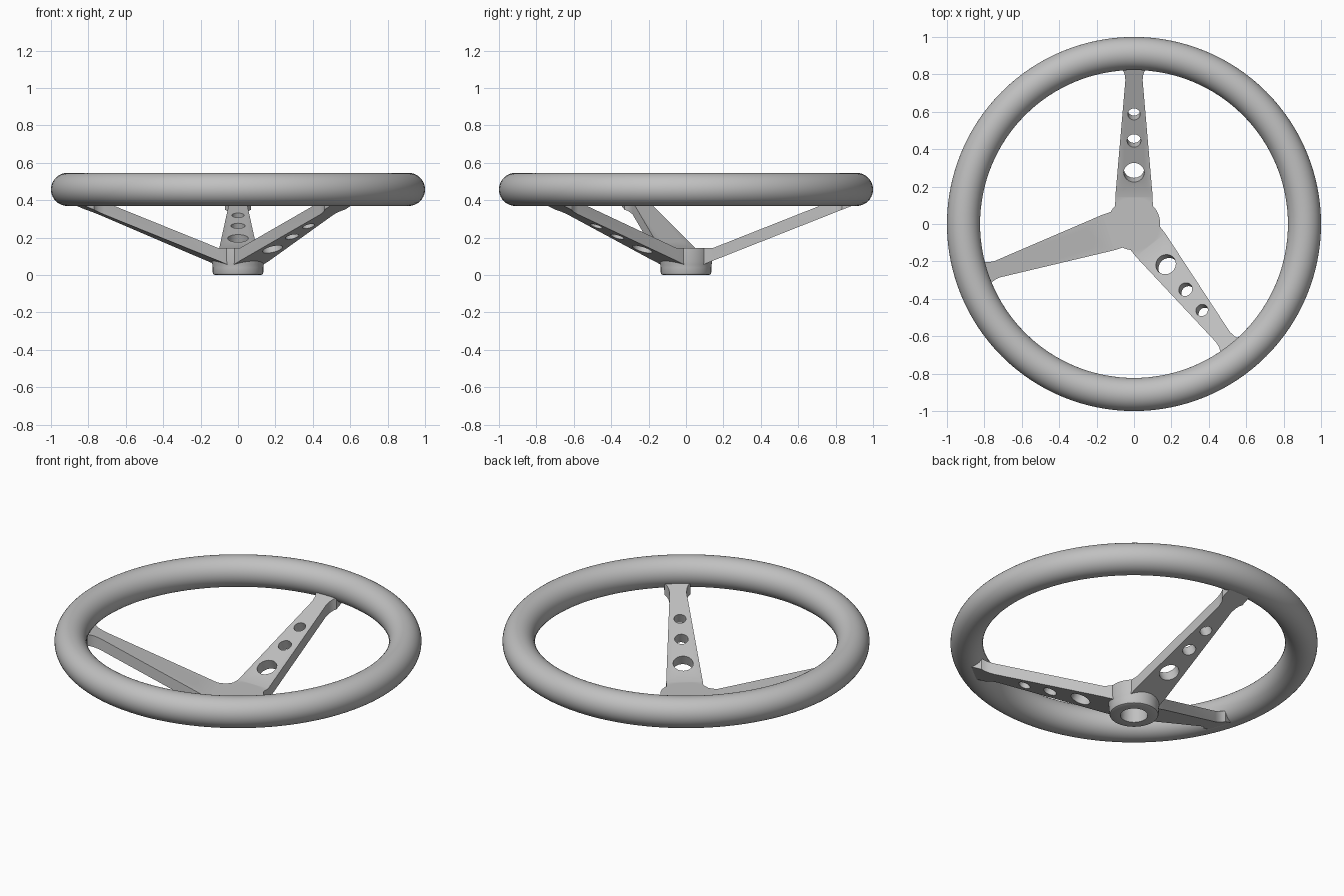
import bpy, bmesh, math
from mathutils import Matrix, Vector

if "Cube" in bpy.data.objects:
    bpy.data.objects.remove(bpy.data.objects["Cube"], do_unlink=True)

SLOPE = 0.395
HUB_TOP = 0.145
SPOKE_ANGLES = (90, 198.3, 308.2)

# Single grey finish
grey = bpy.data.materials.new("satin_grey")
grey.use_nodes = True
colour = (0.53, 0.53, 0.53, 1)
grey.diffuse_color = colour
grey.node_tree.nodes["Principled BSDF"].inputs["Base Color"].default_value = colour


def make_object(name, bm):
    bmesh.ops.recalc_face_normals(bm, faces=bm.faces[:])
    mesh = bpy.data.meshes.new(name)
    bm.to_mesh(mesh)
    bm.free()
    mesh.materials.append(grey)
    obj = bpy.data.objects.new(name, mesh)
    bpy.context.collection.objects.link(obj)
    return obj


def activate(obj):
    bpy.ops.object.select_all(action='DESELECT')
    obj.select_set(True)
    bpy.context.view_layer.objects.active = obj


def combine(target, other, operation):
    mod = target.modifiers.new(operation.lower(), 'BOOLEAN')
    mod.operation = operation
    mod.solver = 'EXACT'
    mod.object = other
    activate(target)
    bpy.ops.object.modifier_apply(modifier=mod.name)
    bpy.data.objects.remove(other, do_unlink=True)


def lathe(name, profile, steps=64):
    """Spin a radius/height profile that starts and ends on the axis."""
    bm = bmesh.new()
    verts = [bm.verts.new((r, 0, z)) for r, z in profile]
    edges = [bm.edges.new(pair) for pair in zip(verts, verts[1:])]
    bmesh.ops.spin(bm, geom=verts + edges, cent=(0, 0, 0), axis=(0, 0, 1),
                   angle=math.tau, steps=steps)
    bmesh.ops.remove_doubles(bm, verts=bm.verts[:], dist=1e-5)
    return make_object(name, bm)


def make_spoke(turn):
    """Sloping tapered bar with a flat root and a flared tip."""
    stations = [(0.03, 0.101), (HUB_TOP, 0.1), (0.77, 0.046),
                (0.80, 0.05), (0.82, 0.058), (0.835, 0.07), (0.90, 0.07)]
    bm = bmesh.new()
    rings = []
    for r, half in stations:
        line = HUB_TOP + SLOPE * (r - HUB_TOP)
        top, low = max(HUB_TOP, line), line - 0.068
        rings.append([bm.verts.new((r, y, z)) for y, z in
                      ((-half, low), (half, low), (half, top), (-half, top))])
    for a, b in zip(rings, rings[1:]):
        for i in range(4):
            j = (i + 1) % 4
            bm.faces.new((a[i], a[j], b[j], b[i]))
    bm.faces.new(rings[0])
    bm.faces.new(rings[-1])
    bm.transform(turn)
    return make_object("spoke", bm)


def make_hole(turn, r, radius):
    """Cylinder cutter square to the sloping spoke."""
    bm = bmesh.new()
    bmesh.ops.create_cone(bm, cap_ends=True, segments=32, radius1=radius,
                          radius2=radius, depth=0.2)
    centre = Vector((r, 0, HUB_TOP + SLOPE * (r - HUB_TOP)))
    tilt = Matrix.Rotation(-math.atan(SLOPE), 4, 'Y')
    bm.transform(turn @ Matrix.Translation(centre) @ tilt)
    return make_object("hole_cutter", bm)


# Rim
bpy.ops.mesh.primitive_torus_add(major_radius=0.9115, minor_radius=0.0885,
                                 major_segments=128, minor_segments=40,
                                 location=(0, 0, 0.458))
rim = bpy.context.object
rim.name = "rim"
rim.data.materials.append(grey)
bpy.ops.object.shade_smooth()

# Hub with a rounded lower collar
frame = lathe("hub_and_spokes", [
    (0, 0), (0.122, 0), (0.131, 0.004), (0.135, 0.013), (0.135, 0.04),
    (0.137, 0.055), (0.14, 0.075), (0.14, HUB_TOP), (0, HUB_TOP)])

# Three spokes, each with three lightening holes
for angle in SPOKE_ANGLES:
    turn = Matrix.Rotation(math.radians(angle), 4, 'Z')
    combine(frame, make_spoke(turn), 'UNION')
    for r, radius in ((0.275, 0.055), (0.445, 0.037), (0.587, 0.033)):
        combine(frame, make_hole(turn, r, radius), 'DIFFERENCE')

# Blind shaft bore under the hub
bore = lathe("bore_cutter", [(0, -0.05), (0.075, -0.05), (0.075, 0.115), (0, 0.115)], 48)
combine(frame, bore, 'DIFFERENCE')

activate(frame)
bpy.ops.object.shade_smooth_by_angle(angle=math.radians(30))
